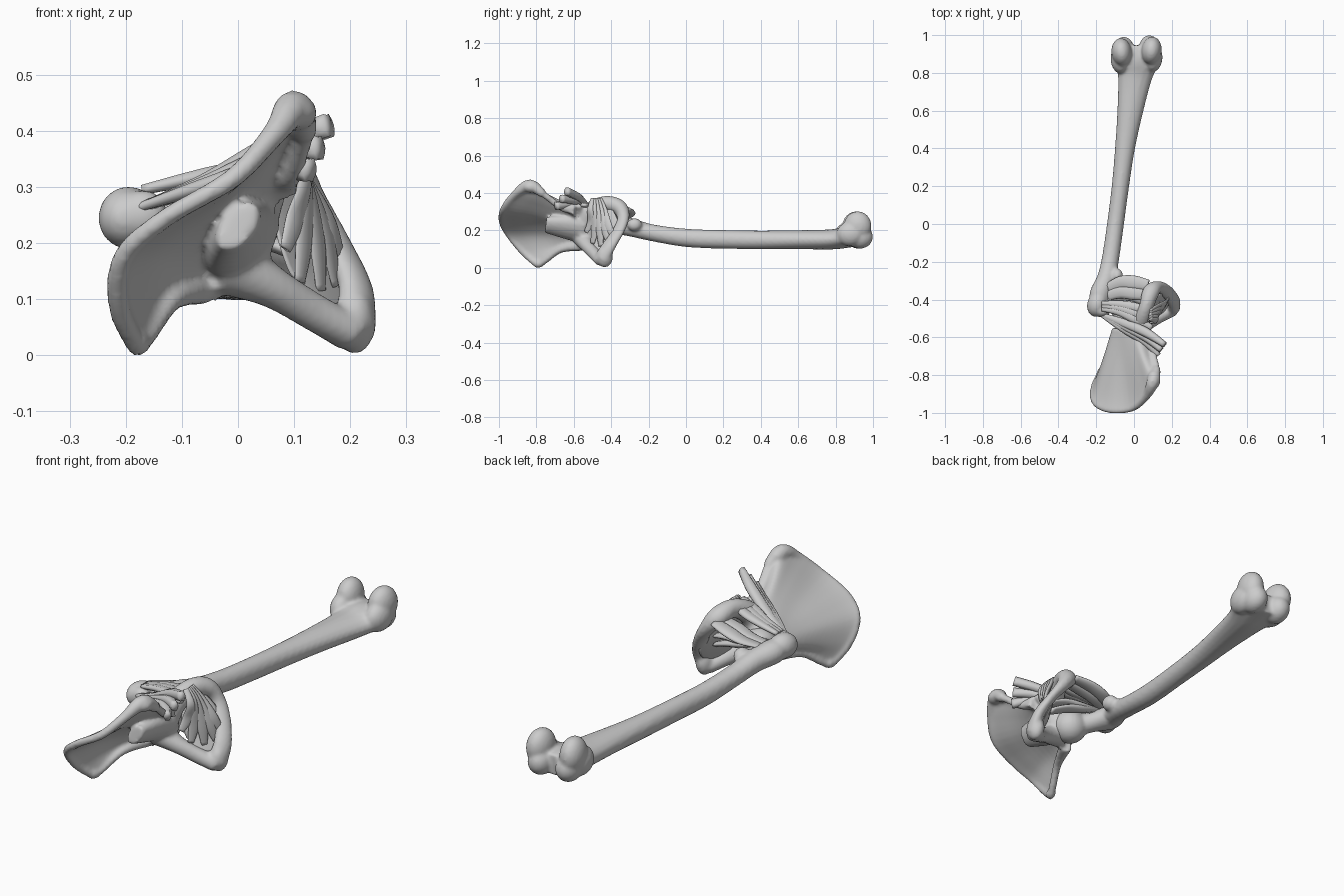
import bpy, bmesh, math
from mathutils import Vector, Matrix


def spline(rows, n):
    """Catmull-Rom resampling of a list of number tuples."""
    out = []
    for i in range(len(rows) - 1):
        p0, p1, p2, p3 = (rows[max(i - 1, 0)], rows[i], rows[i + 1],
                          rows[min(i + 2, len(rows) - 1)])
        for k in range(n):
            t = k / n
            out.append(tuple(b + .5 * t * (c - a + t * (2*a - 5*b + 4*c - d + t * (3*(b - c) + d - a)))
                             for a, b, c, d in zip(p0, p1, p2, p3)))
    return out + [tuple(rows[-1])]


def loft(bm, rings):
    vs = [[bm.verts.new(p) for p in r] for r in rings]
    m = len(vs[0])
    for a, b in zip(vs, vs[1:]):
        for j in range(m):
            bm.faces.new((a[j], a[(j + 1) % m], b[(j + 1) % m], b[j]))
    bm.faces.new(vs[0][::-1])
    bm.faces.new(vs[-1])


def tube(bm, rows, up=(0, 0, 1), n=5, sides=16, groove=0):
    """Rows are x, y, z, half width, half height (along up)."""
    rows = spline(rows, n)
    pts = [Vector(r[:3]) for r in rows]
    rings = []
    for i, r in enumerate(rows):
        t = (pts[min(i + 1, len(pts) - 1)] - pts[max(i - 1, 0)]).normalized()
        side = t.cross(Vector(up)).normalized()
        top = side.cross(t)
        ring = []
        for j in range(sides):
            a = 2 * math.pi * j / sides
            g = 1 - groove * (j % 2)
            ring.append(pts[i] + side * r[3] * math.cos(a) + top * r[4] * g * math.sin(a))
        rings.append(ring)
    loft(bm, rings)


def blob(bm, c, r, rot=0):
    m = Matrix.Translation(c) @ Matrix.Rotation(rot, 4, 'Z') @ Matrix.Diagonal((*r, 1))
    bmesh.ops.create_uvsphere(bm, u_segments=20, v_segments=12, radius=1, matrix=m)


def finish(bm, name, voxel=0, smooth=5):
    bmesh.ops.recalc_face_normals(bm, faces=bm.faces)
    for f in bm.faces:
        f.smooth = True
    me = bpy.data.meshes.new(name)
    bm.to_mesh(me)
    bm.free()
    ob = bpy.data.objects.new(name, me)
    bpy.context.collection.objects.link(ob)
    if voxel:  # fuse the overlapping forms into one bone
        r = ob.modifiers.new("fuse", 'REMESH')
        r.mode, r.voxel_size, r.use_smooth_shade = 'VOXEL', voxel, True
        s = ob.modifiers.new("soften", 'SMOOTH')
        s.factor, s.iterations = .5, smooth


# Femur: shaft, trochanters, neck, head, condyles
bm = bmesh.new()
tube(bm, [(-.192, -.46, .245, .03, .035), (-.182, -.38, .235, .055, .052),
          (-.147, -.29, .215, .05, .049), (-.124, -.18, .187, .046, .045),
          (-.098, 0, .16, .045, .049), (-.072, .2, .152, .046, .05), (-.048, .4, .149, .053, .05),
          (-.02, .6, .15, .069, .051), (.005, .78, .152, .092, .054),
          (.014, .87, .165, .125, .057), (.016, .945, .165, .105, .047)])
blob(bm, (-.195, -.425, .245), (.053, .068, .056), -.3)
blob(bm, (-.17, -.46, .25), (.045, .035, .045))
blob(bm, (-.09, -.275, .23), (.032, .04, .035))
tube(bm, [(-.17, -.37, .225, .07, .05), (-.1, -.43, .2, .047, .045), (-.04, -.48, .18, .055, .055)])
blob(bm, (-.035, -.485, .18), (.077, .077, .077))
for x, y, s in ((-.066, .91, 1), (.093, .918, -1)):
    blob(bm, (x, y, .222), (.054, .075, .08), .1 * s)
    blob(bm, (x - .008 * s, y - .04, .18), (.05, .075, .065), .1 * s)
    blob(bm, (x + .012 * s, y + .012, .165), (.055, .07, .063))
finish(bm, "femur", .008)

# Hip bone: iliac wing as a thick curved fan
bm = bmesh.new()
crest = [(-.178, -.79, .012), (-.212, -.87, .085), (-.205, -.945, .175), (-.13, -.985, .245),
         (-.01, -.975, .315), (.065, -.91, .395), (.1, -.835, .44), (.12, -.765, .395)]
base = [(-.065, -.55, .12), (-.08, -.55, .145), (-.075, -.55, .17), (-.06, -.55, .2),
        (-.035, -.56, .235), (0, -.575, .265), (.04, -.59, .295), (.075, -.6, .315)]
mid = []
for i, (c, b) in enumerate(zip(crest, base)):
    w = math.sin(math.pi * i / 7)
    p = Vector(c).lerp(Vector(b), .55) + Vector((-.012, 0, .01)) * w
    if i == 0:
        p += Vector((.0, -.01, .027))
    if i == 7:
        p += Vector((0, .01, -.03))
    mid.append(tuple(p))
inner = [tuple(Vector(c).lerp(Vector(m), .3)) for c, m in zip(crest, mid)]
nrm = Vector((-.75, 0, .6)).normalized()
rings = []
cols = [spline(list(q), 5) for q in zip(crest, inner, mid, base)]
thick = spline([(.017,), (.014,), (.018,), (.045,)], 5)
for k, (t,) in enumerate(thick):
    row = [Vector(p) for p in spline([c[k] for c in cols], 4)]
    rings.append([p + nrm * t for p in row] + [p - nrm * t for p in reversed(row)])
loft(bm, rings)
# Rims: crest, front edge, rear notch edge, rear spine
tube(bm, [(*c, r, r) for c, r in zip(crest, (.018, .019, .018, .016, .018, .022, .033, .022))], up=(.6, 0, .75))
for k in (0, 7):
    edge = (crest[k], inner[k], mid[k], base[k])
    tube(bm, [(*p, r, r) for p, r in zip(edge, (.017, .017, .019, .03))], up=(.6, 0, .75))
blob(bm, (.105, -.825, .432), (.036, .05, .032))
blob(bm, (-.178, -.79, .022), (.02, .026, .022))
# Socket body, ischium, and the ring of rami
blob(bm, (-.01, -.53, .2), (.07, .065, .085))
tube(bm, [(.0, -.75, .23, .05, .03), (.0, -.63, .215, .075, .045), (.01, -.54, .2, .085, .05)], up=nrm)
tube(bm, [(.0, -.55, .19, .06, .06), (.035, -.52, .29, .05, .05), (.065, -.44, .342, .042, .038),
          (.09, -.36, .325, .042, .045), (.13, -.335, .27, .034, .03), (.175, -.36, .2, .036, .022),
          (.21, -.41, .12, .04, .026), (.208, -.45, .05, .045, .034)], up=(.79, -.5, .32))
tube(bm, [(-.02, -.55, .165, .06, .06), (.06, -.53, .122, .04, .038),
          (.13, -.495, .08, .032, .034), (.2, -.45, .04, .042, .034)])
tube(bm, [(.02, -.56, .28, .05, .035), (.06, -.57, .315, .03, .02), (.088, -.575, .335, .014, .012)])
blob(bm, (.208, -.435, .06), (.037, .045, .058))
finish(bm, "hip_bone", .008)


def muscle(name, strands, up=(0, 0, 1)):
    bm = bmesh.new()
    for s in strands:
        tube(bm, s, up, n=5, sides=12, groove=.2)
    finish(bm, name)


# Piriformis: strands from the sacral side to the trochanter tip
muscle("piriformis", [
    [(.128 + .017 * i, -.695 + .028 * i, .33 + .04 * i, .016, .024),
     (.06, -.62 + .024 * i, .335 + .018 * i, .025, .022),
     (-.06, -.55 + .014 * i, .3 + .004 * i, .022, .016),
     (-.185, -.475, .26, .008, .008)] for i in range(3)])

# Twin muscles and tendon crossing behind the hip joint
muscle("gemelli", [
    [(.095, -.55 + .045 * i, .335 + .01 * i, .016, .012),
     (.0, -.5 + .03 * i, .33, .025, .016),
     (-.08, -.465 + .02 * i, .315, .02, .015),
     (-.17, -.45 + .015 * i, .295, .012, .01)] for i in range(3)])

# Obturator internus: fan lining the opening, gathered at the ischium
out = Vector((.79, -.53, .32))
fan = [(.185, -.385, .16), (.175, -.41, .125), (.148, -.455, .115), (.11, -.5, .13), (.085, -.535, .19)]
muscle("obturator_internus", [
    [(*p, .014, .006),
     (*(Vector(p).lerp(Vector((.115, -.46, .33)), .4) + out * .008), .024, .01),
     (.118, -.44 - .018 * i, .315, .018, .01),
     (.085, -.46 - .01 * i, .368, .012, .009)] for i, p in enumerate(fan)], up=out)

# Membrane closing the opening
muscle("obturator_membrane", [
    [(.165, -.455, .085, .05, .005), (.14, -.43, .15, .085, .006),
     (.11, -.435, .23, .085, .006), (.08, -.44, .31, .05, .005)]], up=out)

# Obturator externus: outer strand from the opening round to the femur
muscle("obturator_externus", [
    [(.13, -.42, .17 + .04 * i, .03, .012), (.06, -.4, .2 + .03 * i, .032, .016),
     (-.03, -.385, .225 + .01 * i, .022, .018), (-.14, -.4, .26, .01, .01)] for i in range(2)])

# Quadratus femoris: flat plate between ischium and shaft
muscle("quadratus_femoris", [
    [(.075, -.325 - .05 * i, .315, .03, .013), (.0, -.31 - .055 * i, .3, .037, .016),
     (-.07, -.31 - .05 * i, .28, .034, .015), (-.14, -.34 - .04 * i, .262, .025, .008)] for i in range(2)])
